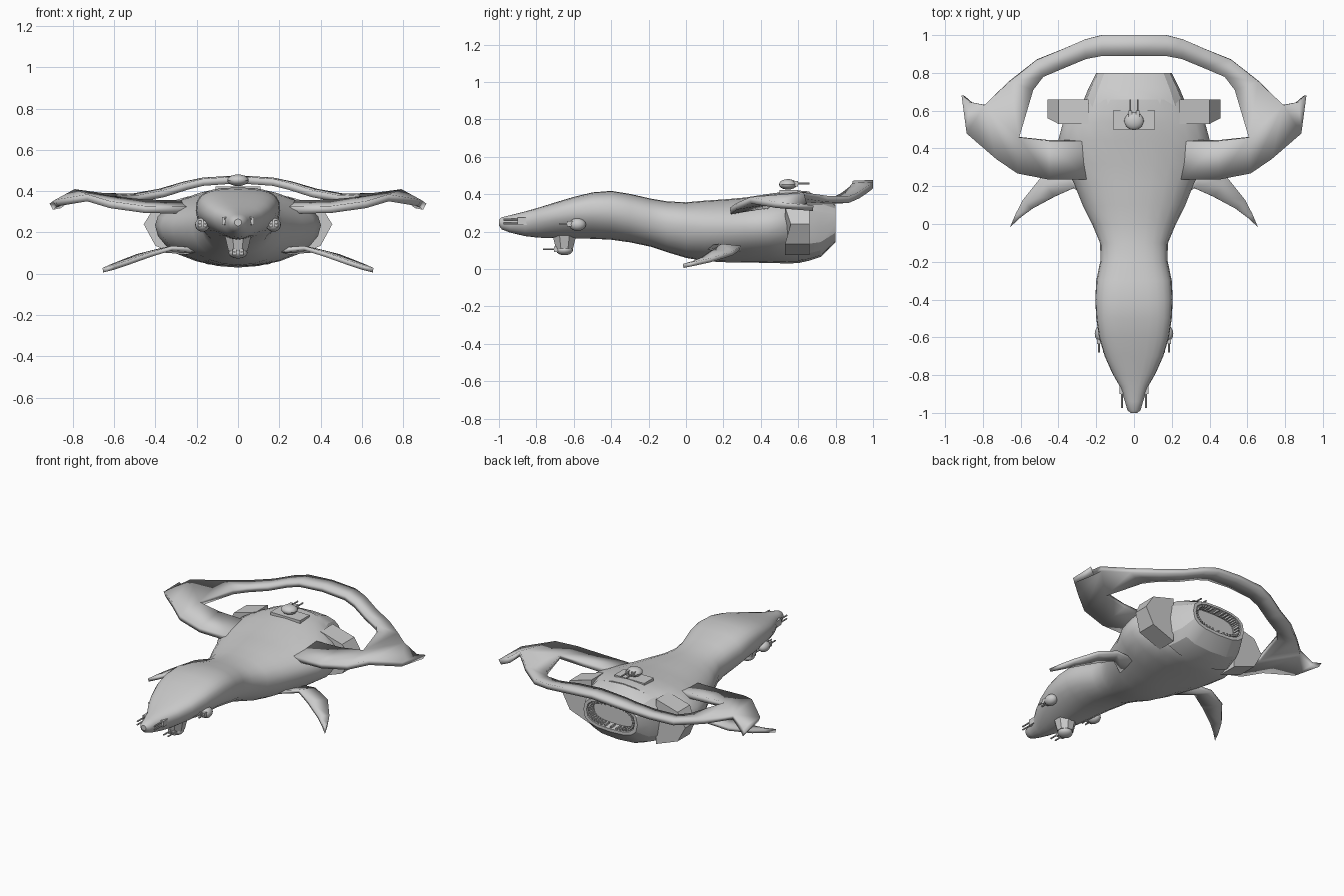
import bpy, bmesh, math
from mathutils import Matrix, Vector

if "Cube" in bpy.data.objects:
    bpy.data.objects.remove(bpy.data.objects["Cube"])


def finish(name, bm, angle=30, normals=True):
    if normals:
        bmesh.ops.recalc_face_normals(bm, faces=bm.faces[:])
    me = bpy.data.meshes.new(name)
    bm.to_mesh(me)
    bm.free()
    ob = bpy.data.objects.new(name, me)
    bpy.context.collection.objects.link(ob)
    bpy.ops.object.select_all(action='DESELECT')
    ob.select_set(True)
    bpy.context.view_layer.objects.active = ob
    if angle:
        bpy.ops.object.shade_smooth_by_angle(angle=math.radians(angle))
    return ob


def section(y, w, top, bot, mid, eu, el, n=24):
    """Superellipse ring with different roundness above and below mid."""
    pts = []
    for i in range(n):
        a = 2 * math.pi * i / n
        c, s = math.cos(a), math.sin(a)
        e = 2 / (eu if s >= 0 else el)
        h = (top - mid) if s >= 0 else (mid - bot)
        pts.append((w * math.copysign(abs(c) ** e, c), y, mid + h * math.copysign(abs(s) ** e, s)))
    return pts


def loft(name, rings, angle=30):
    bm = bmesh.new()
    vs = [[bm.verts.new(p) for p in r] for r in rings]
    n = len(rings[0])
    for a, b in zip(vs, vs[1:]):
        for i in range(n):
            bm.faces.new((a[i], a[(i + 1) % n], b[(i + 1) % n], b[i]))
    bm.faces.new(vs[0])
    bm.faces.new(vs[-1])
    return finish(name, bm, angle)


def sheet(name, verts, faces, thick):
    """Mirrored plate with thickness, top surface at the given points."""
    bm = bmesh.new()
    vs = [bm.verts.new((x, y, z - thick / 2)) for x, y, z in verts]
    for f in faces:
        bm.faces.new([vs[i] for i in f])
    ob = finish(name, bm, 25)
    m = ob.modifiers.new("mirror", 'MIRROR')
    m.merge_threshold = 0.001
    s = ob.modifiers.new("thickness", 'SOLIDIFY')
    s.thickness, s.offset = thick, 0
    return ob


def add_box(bm, c, size, rot=None):
    m = Matrix.Translation(c) @ (rot or Matrix()) @ Matrix.Diagonal((*size, 1))
    bmesh.ops.create_cube(bm, size=1, matrix=m)


def add_barrel(bm, start, length, r):
    """Cylinder along y; negative length points forward."""
    m = Matrix.Translation(Vector(start) + Vector((0, length / 2, 0))) @ Matrix.Rotation(math.pi / 2, 4, 'X')
    bmesh.ops.create_cone(bm, cap_ends=True, segments=8, radius1=r, radius2=r, depth=abs(length), matrix=m)


def turret(name, c, size, reach):
    """Flattened ball, centre rib and twin guns."""
    bm = bmesh.new()
    bmesh.ops.create_uvsphere(bm, u_segments=16, v_segments=10, radius=1,
                              matrix=Matrix.Translation(c) @ Matrix.Diagonal((*size, 1)))
    d = math.copysign(1, reach)
    for s in (-1, 1):
        x = c[0] + s * size[0] * 0.38
        add_box(bm, (x, c[1] + d * 0.03, c[2] + 0.004), (0.018, 0.05, 0.03))
        add_barrel(bm, (x, c[1], c[2] + 0.004), reach, 0.005)
    return finish(name, bm)


# Main hull: y, half width, top, bottom, widest height, roundness above / below
hull = [(-1.0, .018, .265, .232, .248, 2, 2), (-.985, .035, .277, .212, .247, 2, 2),
        (-.94, .048, .288, .195, .248, 2.2, 2), (-.86, .075, .308, .176, .255, 2.4, 1.9),
        (-.79, .115, .328, .168, .27, 2.6, 1.8), (-.70, .155, .356, .165, .285, 2.8, 1.7),
        (-.60, .185, .386, .163, .30, 3, 1.7), (-.50, .20, .41, .162, .305, 3, 1.8),
        (-.40, .205, .418, .157, .305, 2.8, 1.9), (-.30, .20, .402, .143, .29, 2.6, 2),
        (-.19, .177, .377, .12, .265, 2.4, 2.1), (-.10, .18, .362, .09, .245, 2.3, 2.1),
        (0, .222, .357, .06, .23, 2.2, 2.1), (.10, .272, .366, .042, .225, 2.1, 2),
        (.22, .32, .374, .036, .225, 2.1, 2), (.32, .375, .383, .035, .23, 2, 2),
        (.44, .402, .402, .033, .235, 2, 2), (.54, .375, .415, .03, .24, 2, 2),
        (.60, .32, .42, .032, .24, 2.1, 2), (.66, .262, .415, .045, .24, 2.4, 2.2)]
loft("hull", [section(*s) for s in hull], 35)

# Faceted exhaust block with recessed opening
tail = [(.60, .29, .41, .035), (.66, .265, .41, .045), (.72, .24, .385, .065),
        (.80, .20, .345, .145), (.80, .178, .33, .165), (.74, .165, .32, .175)]
loft("exhaust", [section(y, w, t, b, (t + b) / 2, 2.8, 2.8, 16) for y, w, t, b in tail], 20)

# Row of small teeth inside the exhaust rim
bm = bmesh.new()
for x, y, z in section(.775, .163, .32, .176, .248, 2.8, 2.8, 40):
    add_box(bm, (x, y, z), (.010, .05, .012))
finish("exhaust_teeth", bm, 0)

# Angular engine pods on both flanks
prof = [(.24, .375), (.40, .33), (.457, .24), (.40, .135), (.24, .075)]
for s, side in ((1, "right"), (-1, "left")):
    front = [(s * x, .56 if x > .42 else .53, z) for x, z in prof]
    loft(side + "_engine_pod", [front, [(s * x, .66, z) for x, z in prof]], 0)

# Upper wing with swept tip, flowing into the rear hoop
wing = [(.25, .237, .325), (.25, .44, .355), (.45, .237, .328), (.45, .442, .36),
        (.62, .27, .352), (.61, .46, .375), (.73, .345, .385), (.79, .63, .41),
        (.88, .48, .36), (.905, .68, .342), (.865, .645, .35),
        (.66, .755, .392), (.535, .71, .38), (.515, .87, .388), (.48, .78, .382),
        (.38, .925, .412), (.36, .83, .405), (.26, .977, .447), (.25, .875, .44),
        (.17, 1.0, .466), (.17, .89, .46), (0, 1.0, .477), (0, .89, .472)]
faces = [(0, 2, 3, 1), (2, 4, 5, 3), (4, 6, 7, 5), (6, 8, 7), (8, 9, 10, 7), (5, 7, 11, 12)]
faces += [(i, i + 2, i + 3, i + 1) for i in range(11, 20, 2)]
sheet("wing_hoop", wing, faces, .034)

# Lower curved flippers
fin = [(.18, .10, .125), (.18, .29, .11), (.32, .19, .135), (.37, .29, .125),
       (.42, .145, .105), (.49, .248, .095), (.54, .08, .062), (.585, .13, .058),
       (.60, .035, .042), (.625, .055, .042), (.655, -.015, .028)]
sheet("flippers", fin, [(i, i + 2, i + 3, i + 1) for i in (0, 2, 4, 6)] + [(8, 10, 9)], .022)

# Gun turrets: back, chin and cheeks
turret("back_turret", (0, .545, .453), (.052, .048, .028), .115)
turret("chin_turret", (0, -.65, .102), (.046, .046, .028), -.115)
for s, side in ((1, "right"), (-1, "left")):
    turret(side + "_cheek_turret", (s * .172, -.58, .238), (.036, .045, .034), -.10)

# Turret mounts
bm = bmesh.new()
add_box(bm, (0, .55, .405), (.22, .10, .036))
finish("back_turret_mount", bm, 0)
bm = bmesh.new()
bmesh.ops.create_cone(bm, cap_ends=True, segments=8, radius1=.05, radius2=.068, depth=.07,
                      matrix=Matrix.Translation((0, -.65, .145)) @ Matrix.Rotation(math.pi / 8, 4, 'Z'))
finish("chin_turret_mount", bm, 0)

# Fixed nose guns
bm = bmesh.new()
for s in (-1, 1):
    add_box(bm, (s * .066, -.86, .255), (.022, .08, .04))
    for z in (.243, .265):
        add_barrel(bm, (s * .064, -.84, z), -.135, .005)
finish("nose_guns", bm)
